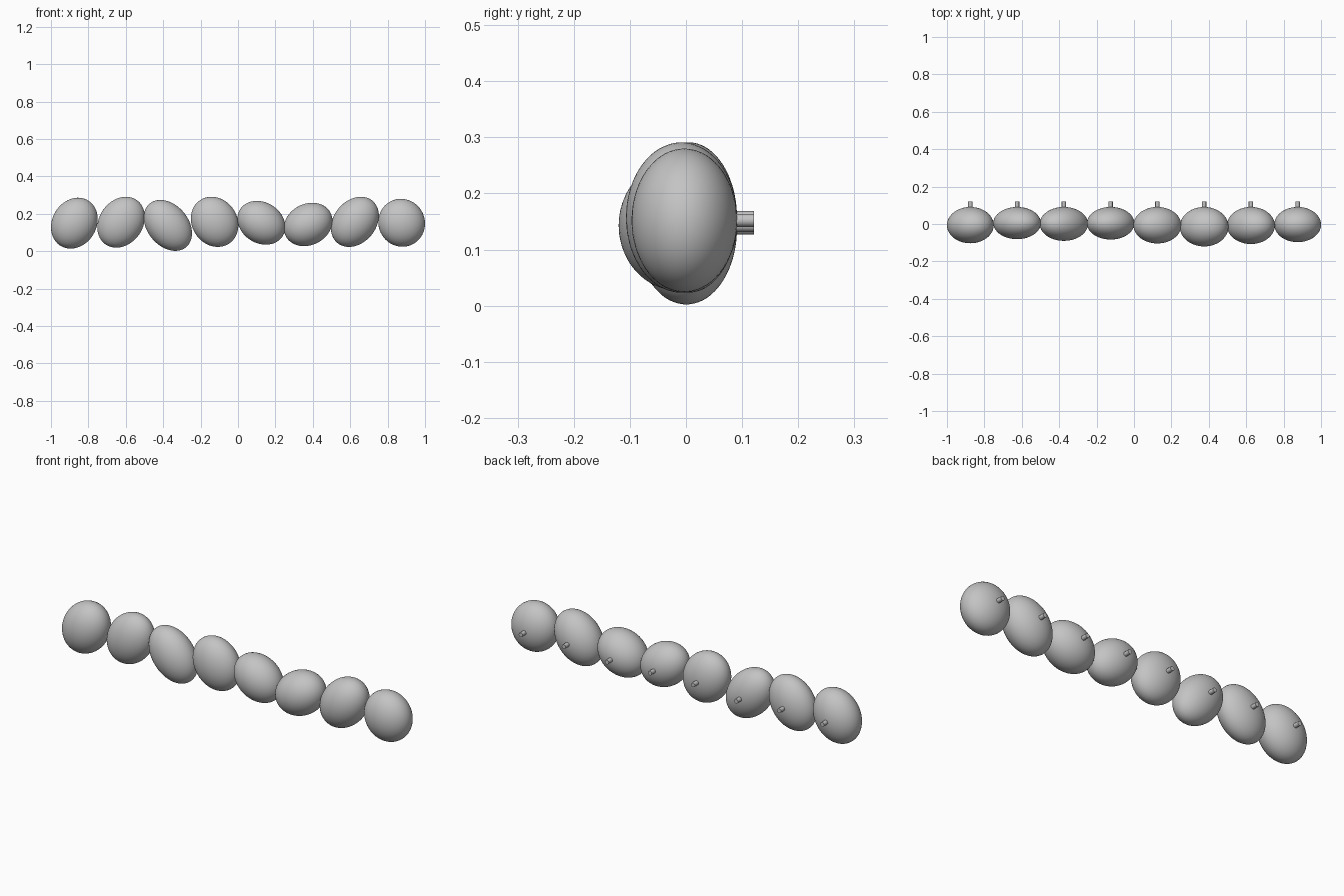
import bpy, math

if "Cube" in bpy.data.objects:
    bpy.data.objects.remove(bpy.data.objects["Cube"])

stone = bpy.data.materials.new("stone_grey")
stone.diffuse_color = (0.55, 0.55, 0.55, 1)
stone.use_nodes = True
stone.node_tree.nodes["Principled BSDF"].inputs["Base Color"].default_value = stone.diffuse_color

# per pebble: half width, half height, centre z, sideways lean of its top, front y
PEBBLES = [
    (0.125, 0.136, 0.150, 0.020, -0.103),
    (0.127, 0.136, 0.155, 0.026, -0.081),
    (0.129, 0.136, 0.138, -0.040, -0.090),
    (0.127, 0.134, 0.157, -0.017, -0.083),
    (0.128, 0.117, 0.152, -0.024, -0.104),
    (0.130, 0.116, 0.143, 0.022, -0.120),
    (0.128, 0.134, 0.157, 0.032, -0.107),
    (0.125, 0.128, 0.152, -0.004, -0.097),
]
BACK = 0.091      # back of every pebble
PEG_END = 0.121   # tip of the mounting peg


def finish(name):
    ob = bpy.context.object
    ob.name = name
    ob.data.materials.append(stone)
    bpy.ops.object.shade_smooth_by_angle(angle=math.radians(35))
    return ob


for i, (w, h, z, lean, front) in enumerate(PEBBLES):
    x = -0.875 + 0.25 * i
    # principal axes of the leaning ellipse
    c = lean * h
    mean, diff = (w * w + h * h) / 2, (w * w - h * h) / 2
    r = math.hypot(diff, c)
    angle = 0.5 * math.atan2(c, diff)
    # pebble
    bpy.ops.mesh.primitive_uv_sphere_add(
        segments=64, ring_count=32, radius=1,
        location=(x, (front + BACK) / 2, z), rotation=(0, -angle, 0))
    bpy.context.object.scale = (math.sqrt(mean + r), (BACK - front) / 2, math.sqrt(mean - r))
    finish(f"pebble_{i + 1}")
    # mounting peg on the back
    bpy.ops.mesh.primitive_cylinder_add(
        vertices=12, radius=0.0115, depth=PEG_END - 0.07,
        location=(x, (PEG_END + 0.07) / 2, z), rotation=(math.pi / 2, 0, 0))
    finish(f"mounting_peg_{i + 1}")
